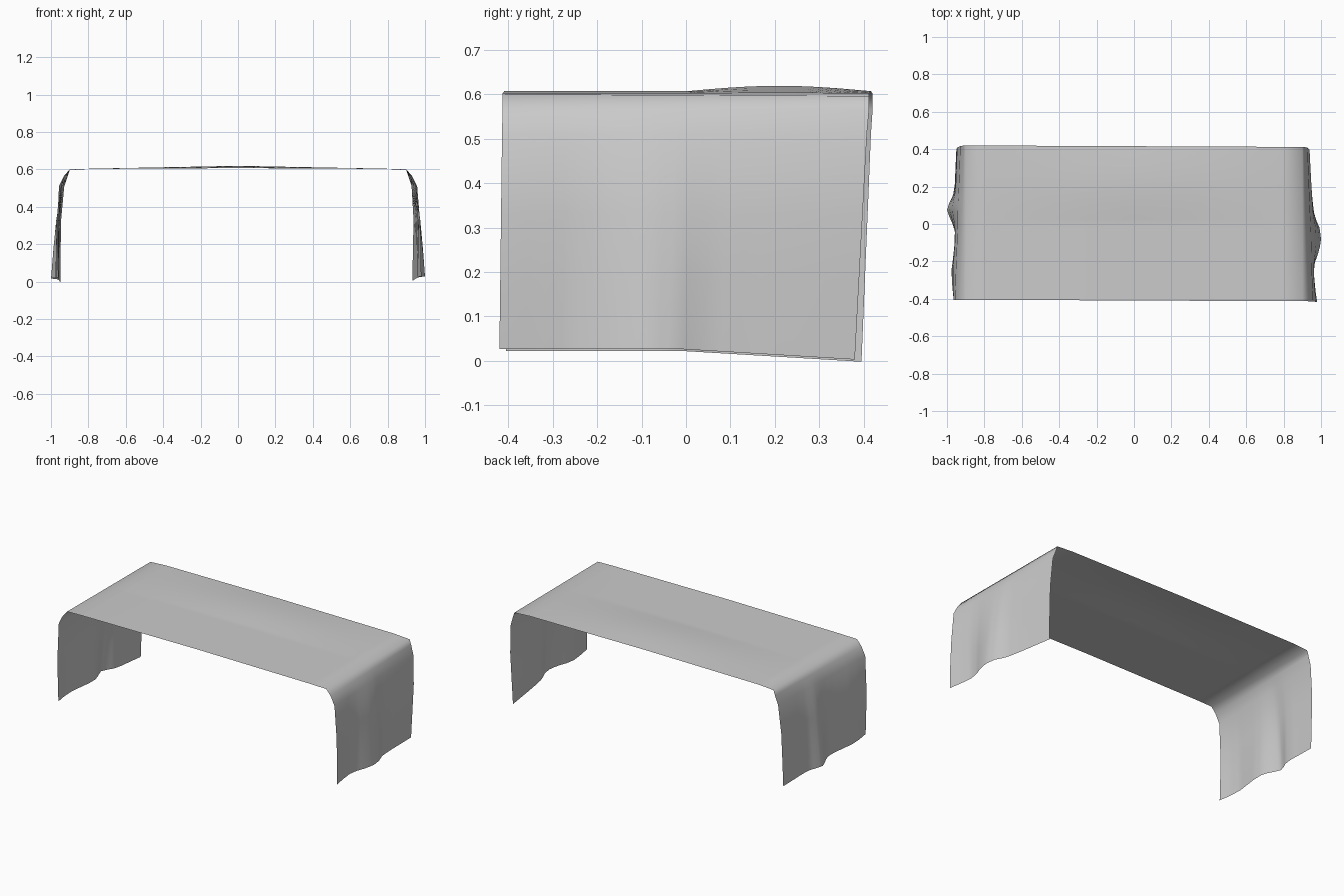
import bpy, bmesh
from math import sin, pi

if "Cube" in bpy.data.objects:
    bpy.data.objects.remove(bpy.data.objects["Cube"])


def lerp(a, b, t):
    return a + (b - a) * t


def sample(points, y):
    for (y0, v0), (y1, v1) in zip(points, points[1:]):
        if y <= y1:
            return lerp(v0, v1, (y - y0) / (y1 - y0))
    return points[-1][1]


# Outward x of the wavy hem along y, for the left and right drops
HEM = {
    -1: [(-0.41, 0.96), (-0.33, 0.972), (-0.25, 0.976), (-0.17, 0.966), (-0.1, 0.957), (-0.04, 0.957),
         (0.0, 0.968), (0.04, 0.985), (0.08, 1.0), (0.12, 0.988), (0.16, 0.968), (0.22, 0.958), (0.3, 0.955), (0.41, 0.95)],
    1: [(-0.41, 0.98), (-0.33, 0.967), (-0.25, 0.958), (-0.19, 0.967), (-0.15, 0.982), (-0.1, 0.995),
        (-0.06, 1.0), (0.0, 0.992), (0.04, 0.975), (0.08, 0.963), (0.16, 0.953), (0.25, 0.945), (0.41, 0.932)],
}
# Front and back y of the hem, then of the shoulder
ENDS = {-1: ((-0.405, 0.395), (-0.405, 0.42)), 1: ((-0.42, 0.38), (-0.413, 0.412))}


def top_z(u, v):
    bump = 0.012 * sin(pi * max(0, v - 0.5) / 0.5)
    return 0.602 + (0.005 + bump) * (1 - u)


def cloth_row(side, v):
    """One cross-section from the table centre to the hem."""
    y = lerp(-0.41, 0.41, v)
    hem_x = sample(HEM[side], y)
    hem, shoulder = ENDS[side]
    hem_y, top_y = lerp(*hem, v), lerp(*shoulder, v)
    mid_y = lerp(-0.409, 0.416, v)
    hem_z = (0.027 if side > 0 else 0.022) - 0.024 * max(0, (v - 0.5) / 0.5)
    knee_x = lerp(0.957, 0.928, v)
    low_x = lerp(0.968, 0.943, v)
    row = [(side * 0.88 * u, lerp(mid_y, top_y, u), top_z(u, v)) for u in (0, 0.3, 0.6, 0.9)]
    row += [(side * 0.9, top_y, 0.6 - 0.004 * v), (side * lerp(0.93, 0.91, v), top_y, 0.565)]
    for z, x, wave in ((0.51, knee_x, 0.04), (0.33, low_x, 0.4), (0.18, lerp(0.975, 0.944, v), 0.7), (hem_z, hem_x, 1)):
        t = (0.6 - z) / (0.6 - hem_z)
        row.append((side * lerp(x, hem_x, wave), lerp(top_y, hem_y, t), z))
    return row


# Draped tablecloth: a single thin sheet
bm = bmesh.new()
N = 40
rows = []
for i in range(N + 1):
    v = i / N
    left, right = cloth_row(-1, v), cloth_row(1, v)
    rows.append([bm.verts.new(p) for p in left[:0:-1] + right])
for a, b in zip(rows, rows[1:]):
    for j in range(len(a) - 1):
        bm.faces.new((a[j], a[j + 1], b[j + 1], b[j]))
mesh = bpy.data.meshes.new("tablecloth")
bm.to_mesh(mesh)
bm.free()
for p in mesh.polygons:
    p.use_smooth = True
cloth = bpy.data.objects.new("tablecloth", mesh)
bpy.context.collection.objects.link(cloth)
